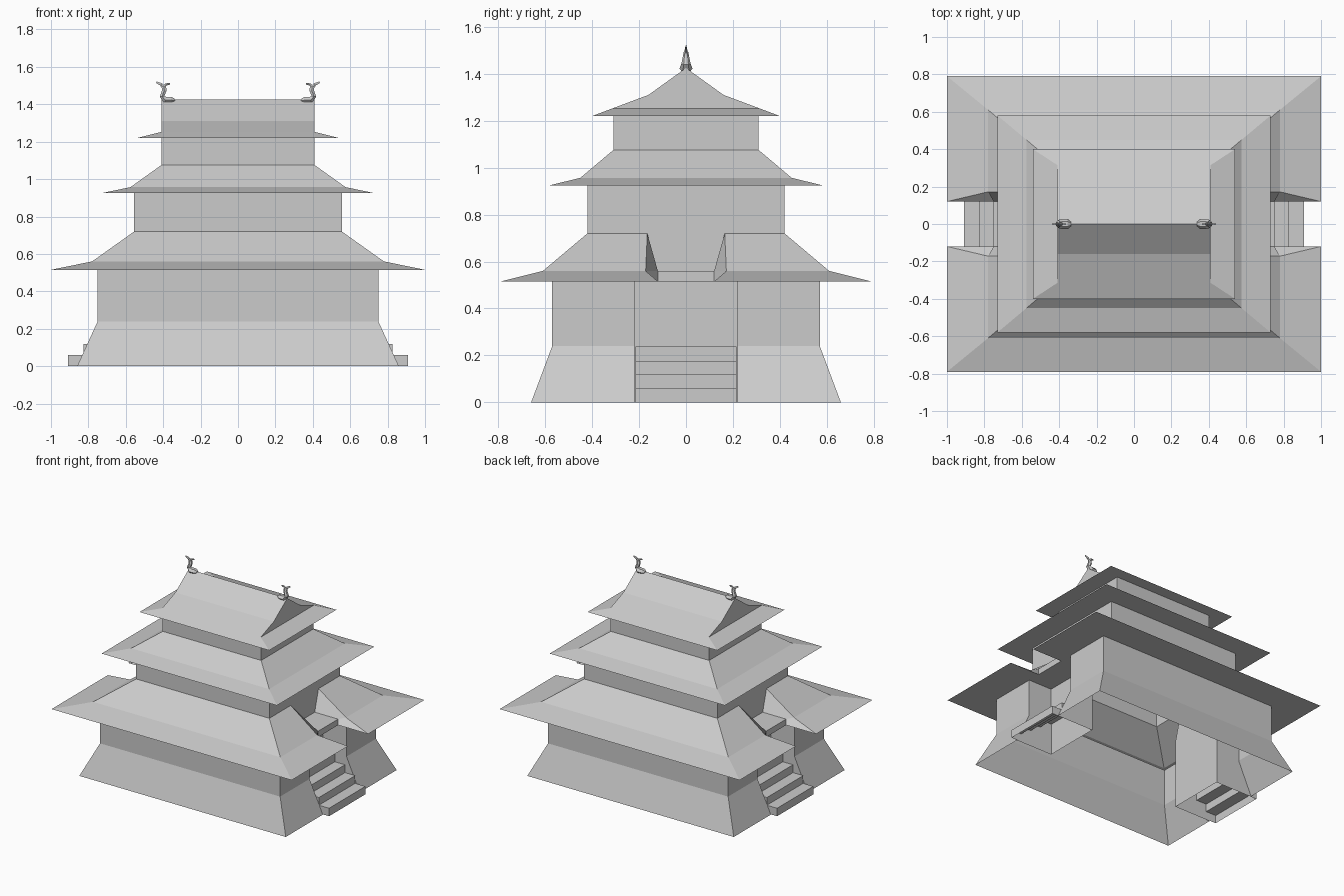
import bpy, bmesh, math
from mathutils import Vector

if "Cube" in bpy.data.objects:
    bpy.data.objects.remove(bpy.data.objects["Cube"])


def finish(name, bm, axes):
    me = bpy.data.meshes.new(name)
    bm.to_mesh(me)
    bm.free()
    ob = bpy.data.objects.new(name, me)
    bpy.context.collection.objects.link(ob)
    m = ob.modifiers.new("Mirror", 'MIRROR')
    m.use_axis = axes
    m.merge_threshold = 0.0005
    return ob


def quarter(name, faces, inside):
    """Faces of the +x +y quarter, turned away from an inside point, mirrored twice."""
    bm = bmesh.new()
    for pts in faces:
        f = bm.faces.new([bm.verts.new(p) for p in pts])
        f.normal_update()
        if f.normal.dot(f.calc_center_median() - Vector(inside)) < 0:
            f.normal_flip()
    bmesh.ops.remove_doubles(bm, verts=bm.verts, dist=0.0005)
    return finish(name, bm, (True, True, False))


def bands(rings):
    """Back and end faces between rectangular rings (half x, half y, z)."""
    out = []
    for (x, y, z), (u, v, w) in zip(rings, rings[1:]):
        out += [[(0, y, z), (x, y, z), (u, v, w), (0, v, w)],
                [(x, 0, z), (x, y, z), (u, v, w), (u, 0, w)]]
    return out


# Ground floor: flared base, walls, recessed doorway at each end
D = 0.22   # doorway half width
B = 0.555  # back of the recess
quarter("ground_floor", [
    [(0, .66, 0), (.86, .66, 0), (.75, .57, .24), (0, .57, .24)],
    [(0, .57, .24), (.75, .57, .24), (.75, .57, .515), (0, .57, .515)],
    [(.86, D, 0), (.86, .66, 0), (.75, .57, .24), (.75, D, .24)],
    [(.75, D, .24), (.75, .57, .24), (.75, .57, .515), (.75, D, .515)],
    [(.86, D, 0), (.75, D, .24), (.75, D, .515), (B, D, .515), (B, D, 0)],
    [(B, 0, 0), (B, D, 0), (B, D, .515), (B, .165, .72), (B, 0, .72)],
], (.4, .4, .25))

# Stairs in both doorways
S = D - .004
heights = [0, .06, .118, .177, .237]
edges = [.91, .825, .74, .655, B]
prof = []
for i in range(4):
    prof += [(edges[i], heights[i]), (edges[i], heights[i + 1])]
prof.append((B, heights[4]))
steps = [[(a[0], 0, a[1]), (a[0], S, a[1]), (b[0], S, b[1]), (b[0], 0, b[1])]
         for a, b in zip(prof, prof[1:])]
steps.append([(x, S, z) for x, z in prof] + [(B, S, 0)])
quarter("stairs", steps, (.5, 0, 0))

# Lower roof with a notch over each doorway
P1, P2, P3 = (B, .165, .72), (.78, .172, .56), (1, .12, .515)
Q1, Q2, Q3 = (B, .12, .56), (.75, .12, .56), (.75, .12, .515)
quarter("lower_roof", [
    [(0, .79, .515), (1, .79, .515), (.78, .61, .56), (0, .61, .56)],
    [(0, .61, .56), (.78, .61, .56), (B, .42, .72), (0, .42, .72)],
    [P3, (1, .79, .515), (.78, .61, .56), P2],
    [P2, (.78, .61, .56), (B, .42, .72), P1],
    [P1, P2, Q2, Q1],
    [P2, P3, Q3, Q2],
    [(B, 0, .56), (.75, 0, .56), Q2, Q1],
    [(.75, 0, .56), (.75, 0, .515), Q3, Q2],
    [(B, 0, .515), (.75, 0, .515), Q3, (.75, D, .515), (B, D, .515)],
    [Q3, P3, (1, .79, .515), (.75, .57, .515)],
    [(0, .57, .515), (.75, .57, .515), (1, .79, .515), (0, .79, .515)],
], (.4, .3, .54))

# Upper storeys and middle roof
quarter("middle_walls", bands([(B, .42, .72), (B, .42, .925)]), (0, 0, .8))
quarter("middle_roof", bands([(B, .42, .925), (.73, .58, .925),
                              (.575, .45, .957), (.41, .31, 1.075)]), (0, 0, .95))
quarter("top_walls", bands([(.41, .31, 1.075), (.41, .31, 1.22)]), (0, 0, 1.15))

# Top roof: hipped skirt below a vertical gable
G = .41
quarter("top_roof", bands([(G, .31, 1.22), (.54, .40, 1.22)]) + [
    [(0, .40, 1.22), (.54, .40, 1.22), (G, .315, 1.252), (0, .315, 1.252)],
    [(0, .315, 1.252), (G, .315, 1.252), (G, .16, 1.31), (0, .16, 1.31)],
    [(0, .16, 1.31), (G, .16, 1.31), (G, 0, 1.425), (0, 0, 1.425)],
    [(.54, 0, 1.22), (.54, .40, 1.22), (G, .315, 1.252), (G, 0, 1.252)],
    [(G, 0, 1.252), (G, .315, 1.252), (G, .16, 1.31), (G, 0, 1.425)],
], (0, 0, 1.24))


def loft(bm, path):
    """Six-sided tube along (x, z, half thickness, half width) stations."""
    rings = []
    for i, (x, z, h, w) in enumerate(path):
        a, b = path[max(i - 1, 0)], path[min(i + 1, len(path) - 1)]
        t = Vector((b[0] - a[0], b[1] - a[1])).normalized()
        ring = []
        for k in range(6):
            c, s = math.cos(k * math.pi / 3), math.sin(k * math.pi / 3)
            ring.append(bm.verts.new((x - t.y * h * s, w * c, z + t.x * h * s)))
        rings.append(ring)
    for r, q in zip(rings, rings[1:]):
        for k in range(6):
            bm.faces.new((r[k], r[k - 5], q[k - 5], q[k]))
    bm.faces.new(rings[0])
    bm.faces.new(rings[-1])


# Fish ornaments at the ridge ends: head and body, then the forked tail
bm = bmesh.new()
loft(bm, [(.338, 1.42, .01, .012), (.355, 1.422, .02, .026), (.388, 1.422, .021, .028),
          (.406, 1.442, .014, .02), (.394, 1.475, .014, .013), (.396, 1.495, .013, .009)])
loft(bm, [(.394, 1.485, .011, .008), (.412, 1.507, .009, .005), (.436, 1.518, .005, .002)])
loft(bm, [(.398, 1.487, .010, .008), (.386, 1.506, .008, .005), (.364, 1.51, .005, .002)])
bmesh.ops.recalc_face_normals(bm, faces=bm.faces)
finish("ridge_fish", bm, (True, False, False))
